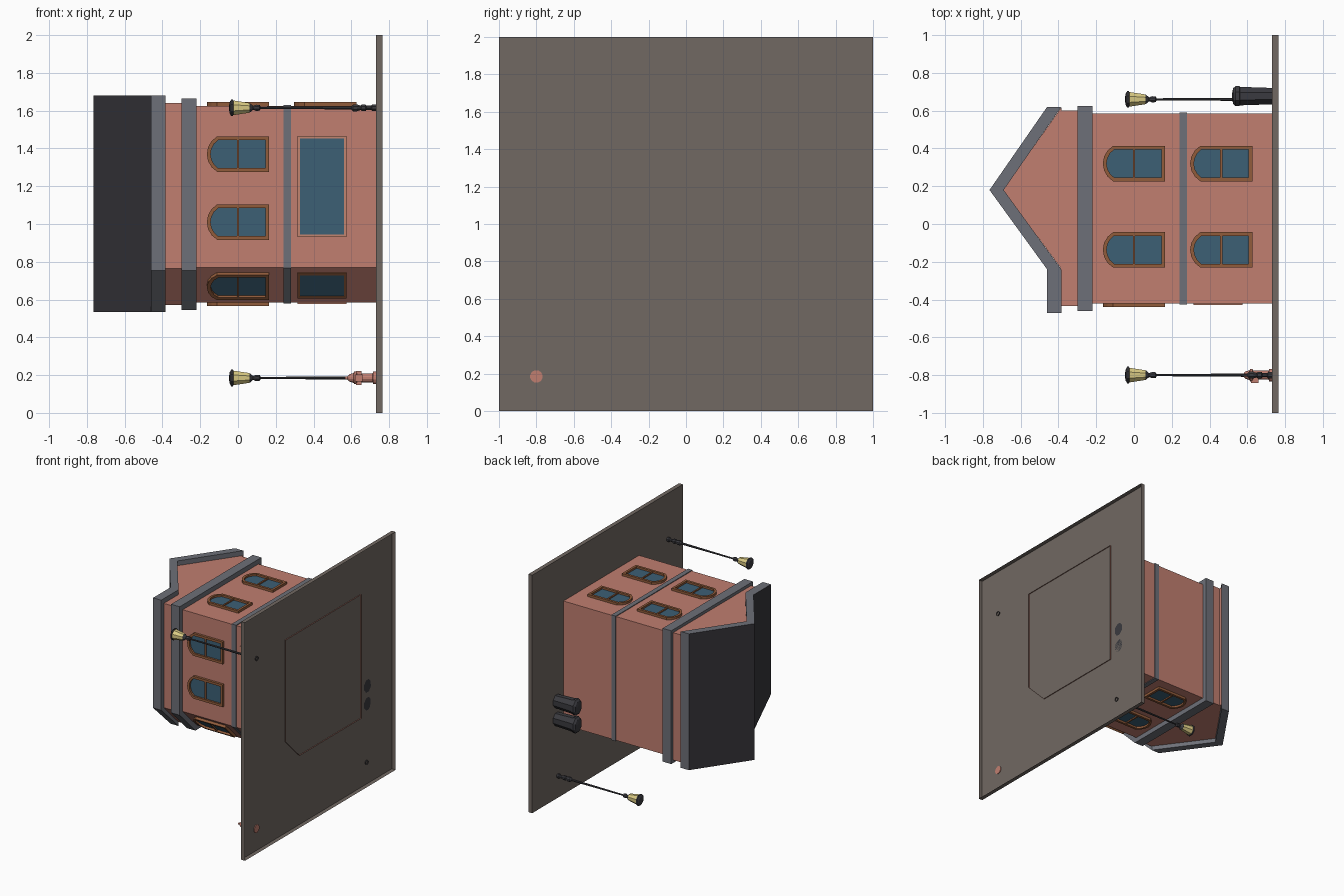
import bpy, bmesh, math

if "Cube" in bpy.data.objects:
    bpy.data.objects.remove(bpy.data.objects["Cube"])

GROUND = 0.73  # the building lies on its side: "up" for it is -x


def mat(name, r, g, b):
    m = bpy.data.materials.new(name)
    m.diffuse_color = [((c + 0.055) / 1.055) ** 2.4 for c in (r, g, b)] + [1]
    m.use_nodes = True
    m.node_tree.nodes["Principled BSDF"].inputs["Base Color"].default_value = m.diffuse_color
    return m


WALL = mat("brick_pink", 0.755, 0.495, 0.44)
GREY = mat("trim_grey", 0.43, 0.44, 0.47)
ROOF = mat("roof_slate", 0.215, 0.21, 0.23)
GLASS = mat("window_blue", 0.235, 0.375, 0.46)
FRAME = mat("frame_brown", 0.57, 0.36, 0.23)
SHOP = mat("shop_frame_tan", 0.76, 0.52, 0.44)
PAVE = mat("pavement_brown", 0.445, 0.41, 0.385)
IRON = mat("iron_dark", 0.23, 0.23, 0.25)
LIGHT = mat("lamp_yellow", 0.86, 0.80, 0.52)


def make(name, verts, faces, mats, idx=None):
    me = bpy.data.meshes.new(name)
    me.from_pydata(verts, [], faces)
    bm = bmesh.new()
    bm.from_mesh(me)
    bmesh.ops.recalc_face_normals(bm, faces=bm.faces)
    bm.to_mesh(me)
    bm.free()
    for m in mats:
        me.materials.append(m)
    if idx:
        for p, i in zip(me.polygons, idx):
            p.material_index = i
    ob = bpy.data.objects.new(name, me)
    bpy.context.collection.objects.link(ob)
    return ob


def prism(name, lower, upper, material, caps=2):
    """Solid between two matching loops; caps=1 leaves the upper loop open, 0 both."""
    n = len(lower)
    sides = [(i, (i + 1) % n, n + (i + 1) % n, n + i) for i in range(n)]
    ends = [tuple(range(n)), tuple(range(n, 2 * n))][:caps]
    return make(name, lower + upper, sides + ends, [material])


def ring(name, loops, material):
    """Closed tube through four matching loops (outer pair, inner pair)."""
    m, k = len(loops[0]), len(loops)
    fcs = [(j * m + i, j * m + (i + 1) % m, (j + 1) % k * m + (i + 1) % m,
            (j + 1) % k * m + i) for j in range(k) for i in range(m)]
    return make(name, [p for lp in loops for p in lp], fcs, [material])


def box(name, x, y, z, material, caps=2):
    loop = [(y[0], z[0]), (y[1], z[0]), (y[1], z[1]), (y[0], z[1])]
    return prism(name, [(x[0], *p) for p in loop], [(x[1], *p) for p in loop],
                 material, caps)


def footprint(x, d):
    """Building plan with one cut corner, grown outwards by d."""
    c = 0.185 + 0.586 * d
    y0, y1, z0, z1 = -0.42 - d, 0.585 + d, 0.585 - d, 1.625 + d
    return [(x, y0 + c, z0), (x, y1, z0), (x, y1, z1), (x, y0, z1), (x, y0, z0 + c)]


def storey(name, x0, x1, d, inner, material):
    return ring(name, [footprint(x0, d), footprint(x1, d),
                       footprint(x1, inner), footprint(x0, inner)], material)


def lathe(name, y, z, profile, mats, bands=None, sides=10, wide=1, base=True):
    """Turned part standing on the ground; profile is (height, radius)."""
    verts, faces, idx = [], [], []
    for h, r in profile:
        for k in range(sides):
            a = 2 * math.pi * (k + 0.5) / sides
            verts.append((GROUND - h, y + r * math.cos(a), z + wide * r * math.sin(a)))
    for j in range(len(profile) - 1):
        for k in range(sides):
            a, b = j * sides + k, j * sides + (k + 1) % sides
            faces.append((a, b, b + sides, a + sides))
            idx.append(1 if bands and j in bands else 0)
    faces.append(tuple(range(len(verts) - sides, len(verts))))
    if base:
        faces.append(tuple(range(sides)))
    return make(name, verts, faces, mats, idx + [0, 0])


# ---- pavement: a shallow tray, open underneath
box("pavement", (GROUND, 0.765), (-1, 1), (0, 2), PAVE, caps=1)

# ---- walls and trims
prism("walls", footprint(-0.25, 0), footprint(0.737, 0), WALL, caps=0)
storey("middle_band", 0.24, 0.28, 0.006, -0.002, GREY)
storey("cornice", -0.30, -0.22, 0.04, -0.002, GREY)
storey("attic_wall", -0.39, -0.28, 0.015, 0.005, WALL)
gable = [(-0.383, 0.62), (-0.692, 0.18), (-0.383, -0.24)]
prism("gable", [(*p, 0.57) for p in gable], [(*p, 1.64) for p in gable], WALL)

# ---- roof slab: two slopes plus a flat part over the cut corner
prof = [(-0.385, 0.62), (-0.46, 0.62), (-0.765, 0.18), (-0.46, -0.24),
        (-0.46, -0.47), (-0.385, -0.47), (-0.385, -0.24), (-0.69, 0.18)]
low = [(x, y, 0.755 if y < -0.4 else 0.535) for x, y in prof]
high = [(x, y, 1.68) for x, y in prof]
n = len(prof)
faces = [(i, (i + 1) % n, n + (i + 1) % n, n + i) for i in range(n)]
idx = [1 if i in (1, 2, 3) else 0 for i in range(n)]
for o in (0, n):
    faces += [(o, o + 1, o + 2, o + 7), (o + 2, o + 3, o + 6, o + 7),
              (o + 3, o + 4, o + 5, o + 6)]
make("roof", low + high, faces, [GREY, ROOF], idx + [0] * 6)


# ---- windows
def outline(hw, x0, x1, rise):
    """Window outline (x, across); x0 is its top, rise the arch height."""
    if not rise:
        return [(x1, -hw), (x1, hw), (x0, hw), (x0, -hw)]
    r = (hw * hw + rise * rise) / (2 * rise)
    half = math.asin(hw / r)
    arch = [(x0 + r * (1 - math.cos(a)), r * math.sin(a))
            for a in [half * (1 - k / 3) for k in range(7)]]
    return [(x1, -hw), (x1, hw)] + arch


def window(name, pos, nrm, hw, x0, x1, rise, frame, w=0.02, depth=0.02, bar=True):
    def put(p, d):
        x, a = p
        return (x, pos[0] - nrm[1] * a + nrm[0] * d, pos[1] + nrm[0] * a + nrm[1] * d)
    out = outline(hw, x0, x1, rise)
    inn = outline(hw - w, x0 + w, x1 - w, rise * 0.72)
    ring(name + "_frame", [[put(p, d) for p in lp] for lp, d in
                           ((out, -0.005), (out, depth), (inn, depth), (inn, -0.005))], frame)
    prism(name + "_glass", [put(p, -0.003) for p in inn],
          [put(p, 0.004) for p in inn], GLASS)
    if bar:
        mid, a = (x0 + x1) / 2, hw - w
        b = [(mid + 0.006, -a), (mid + 0.006, a), (mid - 0.006, a), (mid - 0.006, -a)]
        prism(name + "_bar", [put(p, 0) for p in b],
              [put(p, depth * 0.7) for p in b], frame)


s = math.sqrt(0.5)
FRONT, TOP, BOTTOM, CORNER = (-1, 0), (0, 1), (0, -1), (-s, -s)
corner = (-0.3275, 0.6775)
arched = [((-0.42, 1.01), FRONT, 0), ((-0.42, 1.37), FRONT, 0), (corner, CORNER, 0),
          ((0.41, 0.585), BOTTOM, 0), ((-0.02, 0.585), BOTTOM, 0)]
arched += [((y, 1.625), TOP, dx) for y in (0.32, -0.137) for dx in (0, 0.462)]
for i, (pos, nrm, dx) in enumerate(arched):
    window(f"arched_window_{i}", pos, nrm, 0.094, -0.165 + dx, 0.165 + dx, 0.055, FRAME)

# shop windows and corner door
window("shop_window_front", (-0.42, 1.198), FRONT, 0.267, 0.315, 0.575, 0,
       SHOP, 0.013, 0.008, False)
window("shop_window_side", (0.175, 0.585), BOTTOM, 0.267, 0.315, 0.575, 0,
       SHOP, 0.013, 0.008, False)
window("corner_door_window", corner, CORNER, 0.094, 0.315, 0.575, 0,
       FRAME, 0.014, 0.008, False)

# ---- street lamps
lamp = [(-0.008, 0.018), (0.02, 0.018), (0.025, 0.012), (0.05, 0.012), (0.055, 0.019),
        (0.075, 0.019), (0.08, 0.012), (0.1, 0.02), (0.12, 0.02), (0.13, 0.009),
        (0.61, 0.006), (0.615, 0.016), (0.635, 0.018), (0.65, 0.011), (0.665, 0.025),
        (0.67, 0.028), (0.755, 0.042), (0.757, 0.048), (0.766, 0.048), (0.775, 0.03),
        (0.777, 0.012)]
for i, (y, z) in enumerate([(-0.8, 1.615), (0.66, 0.185)]):
    lathe(f"street_lamp_{i}", y, z, lamp, [IRON, LIGHT], bands=(15,), sides=8, base=False)

# ---- hydrant with side nozzles
hydrant = [(-0.006, 0.034), (0.015, 0.034), (0.017, 0.024), (0.1, 0.024), (0.102, 0.034),
           (0.115, 0.034), (0.118, 0.027), (0.14, 0.02), (0.15, 0.009), (0.163, 0.009)]
lathe("hydrant", -0.8, 0.185, hydrant, [WALL], sides=12)
box("hydrant_side_nozzles", (0.625, 0.655), (-0.813, -0.787), (0.147, 0.223), WALL)
box("hydrant_front_nozzle", (0.62, 0.66), (-0.842, -0.8), (0.167, 0.203), WALL)

# ---- rubbish bins behind the building
bin_profile = [(0, 0.047), (0.17, 0.053), (0.171, 0.058), (0.192, 0.058),
               (0.205, 0.045), (0.21, 0.02)]
for i, z in enumerate((0.67, 0.82)):
    lathe(f"rubbish_bin_{i}", 0.677, z, bin_profile, [IRON], sides=8, wide=1.2)
